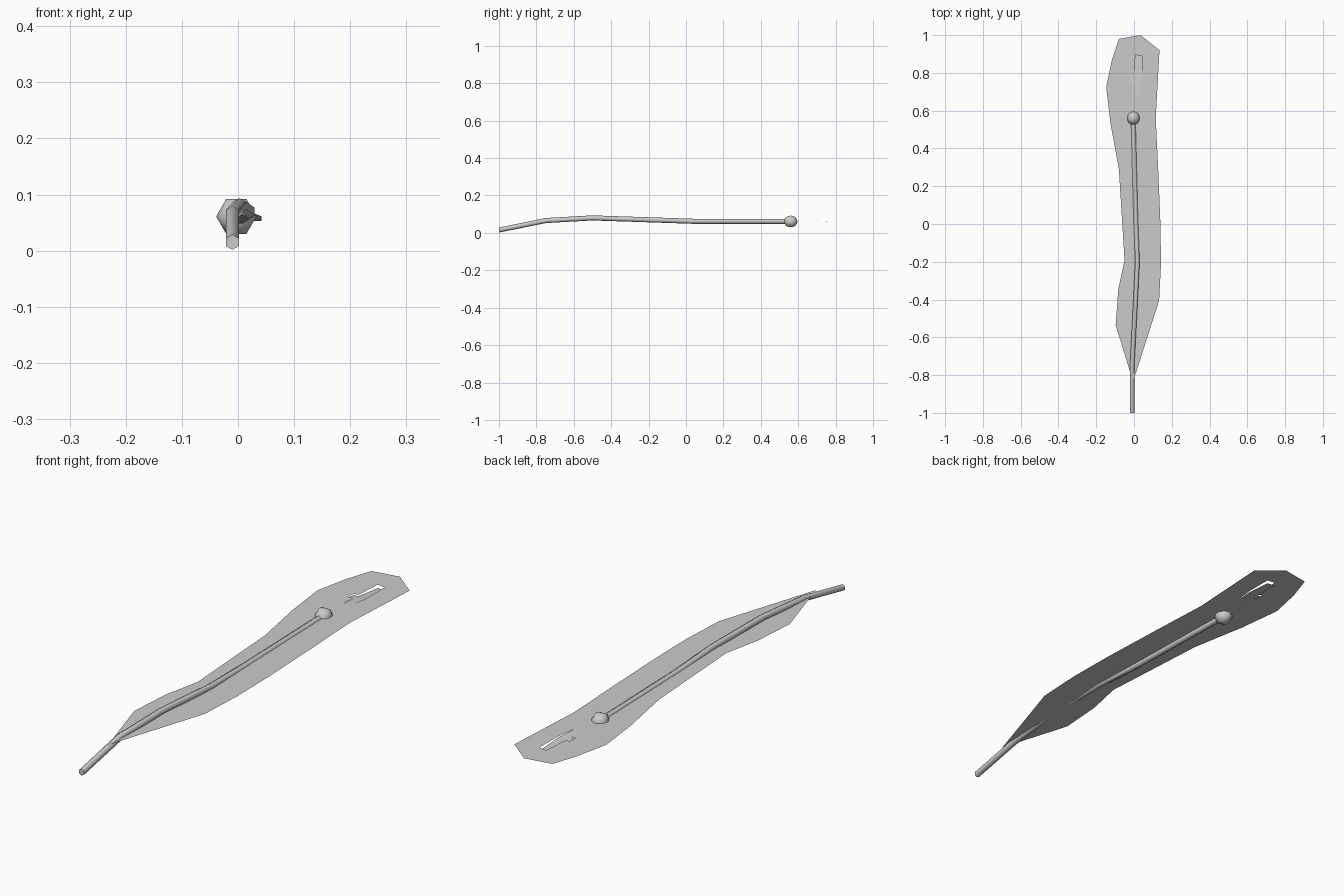
import bpy, bmesh
from math import pi, radians
from mathutils import Matrix, Vector

cube = bpy.data.objects.get("Cube")
if cube:
    bpy.data.objects.remove(cube, do_unlink=True)

GREY = (0.6, 0.6, 0.6, 1.0)
grey = bpy.data.materials.new("plain_grey")
grey.use_nodes = True
grey.diffuse_color = GREY
grey.node_tree.nodes["Principled BSDF"].inputs["Base Color"].default_value = GREY

BLADE_Z = 0.066


def add_object(name, bm, smooth=True):
    mesh = bpy.data.meshes.new(name)
    bm.to_mesh(mesh)
    bm.free()
    mesh.materials.append(grey)
    obj = bpy.data.objects.new(name, mesh)
    bpy.context.collection.objects.link(obj)
    if smooth:
        bpy.ops.object.select_all(action='DESELECT')
        obj.select_set(True)
        bpy.context.view_layer.objects.active = obj
        bpy.ops.object.shade_smooth_by_angle(angle=radians(65))
    return obj


def edge_loop(bm, outline):
    verts = [bm.verts.new((x, y, BLADE_Z)) for x, y in outline]
    return [bm.edges.new((a, b)) for a, b in zip(verts, verts[1:] + verts[:1])]


# Flat blade with a cut-out for the flap
blade_outline = [
    (-0.005, -0.835), (0.133, -0.405), (0.143, -0.21), (0.14, 0), (0.128, 0.29),
    (0.115, 0.56), (0.135, 0.92), (0.035, 1), (-0.08, 0.98), (-0.118, 0.865),
    (-0.147, 0.725), (-0.125, 0.535), (-0.08, 0.29), (-0.05, -0.19),
    (-0.083, -0.345), (-0.097, -0.535)]
flap_outline = [
    (0.01, 0.61), (0.03, 0.68), (0.042, 0.77), (0.042, 0.89), (0.008, 0.895),
    (0, 0.78), (-0.02, 0.78), (-0.02, 0.745), (-0.002, 0.745), (-0.002, 0.68)]

bm = bmesh.new()
edges = edge_loop(bm, blade_outline) + edge_loop(bm, flap_outline)
bmesh.ops.triangle_fill(bm, use_beauty=True, edges=edges, normal=(0, 0, 1))
add_object("blade", bm, smooth=False)

# Narrow flap bent gently downwards towards its end
bm = bmesh.new()
bmesh.ops.triangle_fill(bm, use_beauty=True, edges=edge_loop(bm, flap_outline),
                        normal=(0, 0, 1))
for v in bm.verts:
    v.co.z -= 0.07 * max(0, v.co.y - 0.7)
add_object("flap", bm, smooth=False)

# Six-sided stem following a shallow bend
path = [(-0.01, -1, 0.015), (-0.01, -0.75, 0.066), (0.003, -0.5, 0.08),
        (0.018, -0.2, 0.07), (0.009, 0.04, 0.062), (-0.004, 0.55, 0.062)]
bm = bmesh.new()
rings = []
for p in path:
    place = Matrix.Translation(Vector(p)) @ Matrix.Rotation(pi / 2, 4, 'X')
    ring = bmesh.ops.create_circle(bm, segments=6, radius=0.0135, matrix=place)
    rings.append(ring["verts"])
for a, b in zip(rings, rings[1:]):
    for i in range(6):
        j = (i + 1) % 6
        bm.faces.new((a[i], a[j], b[j], b[i]))
for ring in (rings[0], rings[-1]):
    bm.faces.new(ring)
bmesh.ops.recalc_face_normals(bm, faces=bm.faces)
add_object("stem", bm)

# Faceted knob at the end of the stem
bm = bmesh.new()
place = (Matrix.Translation((-0.003, 0.56, 0.061)) @ Matrix.Rotation(pi / 2, 4, 'X')
         @ Matrix.Rotation(pi / 6, 4, 'Z'))
bmesh.ops.create_uvsphere(bm, u_segments=6, v_segments=8, radius=0.036, matrix=place)
add_object("knob", bm)
